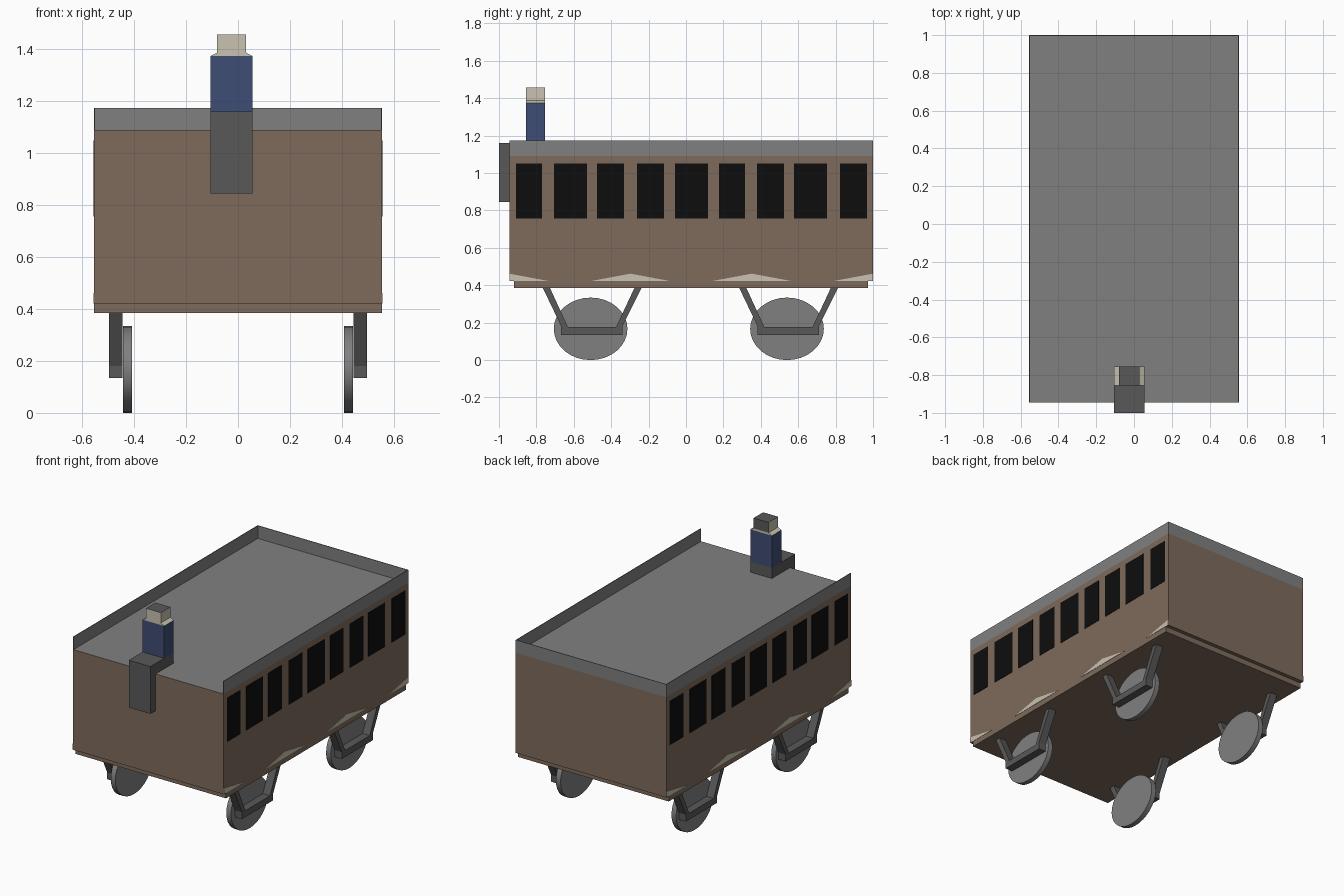
import bpy, bmesh, math

if "Cube" in bpy.data.objects:
    bpy.data.objects.remove(bpy.data.objects["Cube"])


def srgb(r, g, b):
    return [((c / 255 + 0.055) / 1.055) ** 2.4 for c in (r, g, b)] + [1.0]


def material(name, rgb):
    m = bpy.data.materials.new(name)
    m.diffuse_color = srgb(*rgb)
    m.use_nodes = True
    m.node_tree.nodes["Principled BSDF"].inputs["Base Color"].default_value = m.diffuse_color
    return m


BROWN = material("carriage brown", (126, 107, 92))
GREY = material("mid grey", (128, 128, 128))
DARK = material("dark grey", (89, 89, 89))
BLACK = material("window black", (13, 13, 13))
CREAM = material("cream", (200, 194, 176))
BLUE = material("coat blue", (63, 77, 115))


def finish(name, bm, *mats):
    bmesh.ops.recalc_face_normals(bm, faces=bm.faces)
    me = bpy.data.meshes.new(name)
    bm.to_mesh(me)
    bm.free()
    for m in mats:
        me.materials.append(m)
    ob = bpy.data.objects.new(name, me)
    bpy.context.collection.objects.link(ob)
    return ob


def box(name, x, y, z, *mats, rule=None):
    """Box from ranges; rule maps a face normal to a material index."""
    bm = bmesh.new()
    bmesh.ops.create_cube(bm, size=1)
    for v in bm.verts:
        v.co = [(r[0] + r[1]) / 2 + c * (r[1] - r[0])
                for r, c in zip((x, y, z), v.co)]
    bm.normal_update()
    if rule:
        for f in bm.faces:
            f.material_index = rule(f.normal)
    return finish(name, bm, *mats)


def side_plate(name, profile, x0, x1, mat):
    """Extrude a (y, z) outline along x."""
    bm = bmesh.new()
    face = bm.faces.new([bm.verts.new((x0, y, z)) for y, z in profile])
    new = bmesh.ops.extrude_face_region(bm, geom=[face])["geom"]
    bmesh.ops.translate(bm, vec=(x1 - x0, 0, 0),
                        verts=[g for g in new if isinstance(g, bmesh.types.BMVert)])
    return finish(name, bm, mat)


W, FRONT, BACK = 0.555, -0.945, 1.0
FLOOR, ROOF, RIM = 0.422, 1.09, 1.175

# Carriage body with grey roof, and the underframe
box("carriage_body", (-W, W), (FRONT, BACK), (FLOOR, ROOF), BROWN, GREY,
    rule=lambda n: int(n.z > 0.5))
box("underframe", (-W, W), (FRONT + 0.026, BACK - 0.026), (0.385, FLOOR), BROWN)

# Roof rim on the sides and back, open at the front
T = 0.004
box("back_rim", (-W, W), (BACK - T, BACK), (ROOF, RIM), GREY)
for side, s in (("left", -1), ("right", 1)):
    xs = sorted((s * W, s * (W - T)))
    box(side + "_rim", xs, (FRONT, BACK - T), (ROOF, RIM), GREY)

    # Windows
    windows = [(-0.91, -0.77), (-0.706, -0.53), (-0.476, -0.332),
               (-0.262, -0.118), (-0.059, 0.118), (0.176, 0.316),
               (0.38, 0.524), (0.578, 0.754), (0.824, 0.968)]
    face_x = sorted((s * W, s * (W + 0.002)))
    for i, ys in enumerate(windows):
        box(f"{side}_window_{i + 1}", face_x, ys, (0.757, 1.05), BLACK)

    # Pointed trim along the lower edge, halved at both ends
    for i in range(4):
        c = FRONT + i * (BACK - FRONT) / 3
        pts = [(c, 0.462)]
        pts += [(c + 0.215, FLOOR)] if i < 3 else [(c, FLOOR)]
        pts += [(c - 0.215, FLOOR)] if i > 0 else [(c, FLOOR)]
        side_plate(f"{side}_trim_{i + 1}", pts, *face_x, CREAM)

    # Wheels and their hangers
    for end, cy in (("front", -0.51), ("rear", 0.54)):
        bm = bmesh.new()
        bmesh.ops.create_cone(bm, cap_ends=True, segments=32,
                              radius1=1, radius2=1, depth=1)
        for v in bm.verts:
            x, y, z = v.co
            v.co = (s * 0.426 + z * 0.034, cy + x * 0.197, 0.167 + y * 0.167)
        finish(f"{side}_{end}_wheel", bm, GREY)
        for f in bpy.data.objects[f"{side}_{end}_wheel"].data.polygons:
            f.use_smooth = abs(f.normal.x) < 0.5

        hanger = [(-0.255, 0.385), (-0.157, 0.18), (-0.157, 0.135),
                  (0.17, 0.135), (0.17, 0.18), (0.272, 0.385),
                  (0.234, 0.385), (0.137, 0.178), (-0.122, 0.178),
                  (-0.217, 0.385)]
        side_plate(f"{side}_{end}_hanger", [(cy + y, z) for y, z in hanger],
                   s * 0.444, s * 0.497, DARK)

# Driver seated on the front edge of the roof
PX, PY = (-0.105, 0.055), (-0.855, -0.755)
legs = [(-1.0, 0.845), (FRONT, 0.845), (FRONT, ROOF), (PY[1], ROOF),
        (PY[1], 1.16), (-1.0, 1.16)]
side_plate("driver_legs", legs, *PX, DARK)
box("driver_torso", PX, PY, (1.16, 1.375), BLUE)
shoulders = box("driver_shoulders", PX, PY, (1.375, 1.388), CREAM)
for v in shoulders.data.vertices:
    if v.co.z > 1.38:
        v.co.x = -0.08 if v.co.x < -0.02 else 0.03
box("driver_head", (-0.08, 0.03), PY, (1.388, 1.457), CREAM, DARK,
    rule=lambda n: int(n.z > 0.5 or n.y > 0.5))
